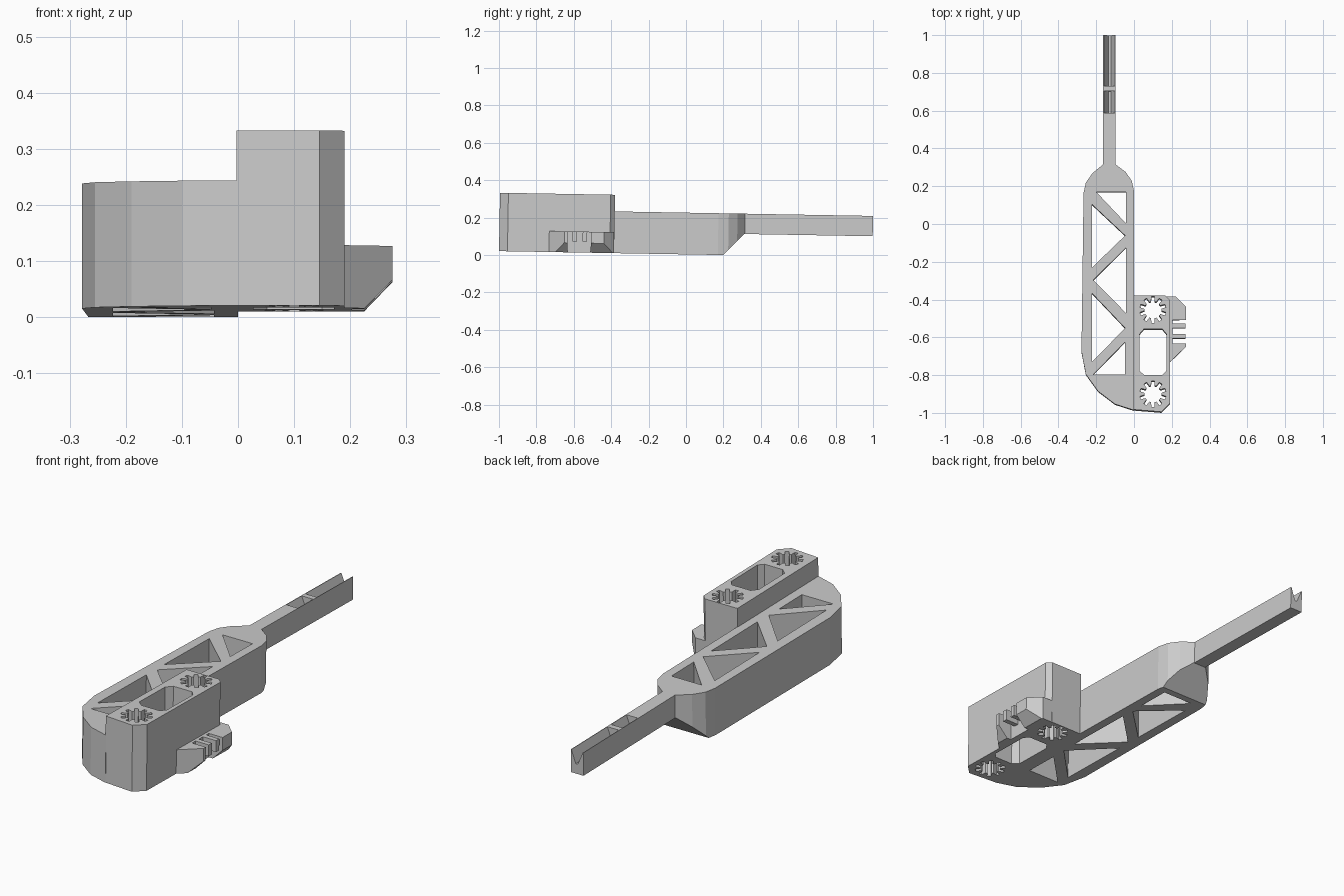
import bpy, bmesh, math
from mathutils import Matrix

if "Cube" in bpy.data.objects:
    bpy.data.objects.remove(bpy.data.objects["Cube"])

# Axis maps: profile plane plus extrusion direction
AXES = {
    'z': Matrix.Identity(4),
    'x': Matrix(((0, 0, 1, 0), (1, 0, 0, 0), (0, 1, 0, 0), (0, 0, 0, 1))),
    'y': Matrix(((1, 0, 0, 0), (0, 0, 1, 0), (0, 1, 0, 0), (0, 0, 0, 1))),
}


def prism(name, loops, lo, hi, axis='z'):
    """Extrude an outline (first loop) with holes (other loops) from lo to hi."""
    curve = bpy.data.curves.new(name + "_profile", 'CURVE')
    curve.dimensions = '2D'
    curve.fill_mode = 'BOTH'
    curve.extrude = (hi - lo) / 2
    for pts in loops:
        sp = curve.splines.new('POLY')
        sp.points.add(len(pts) - 1)
        for p, (u, v) in zip(sp.points, pts):
            p.co = (u, v, 0, 1)
        sp.use_cyclic_u = True
    tmp = bpy.data.objects.new(name + "_profile", curve)
    bpy.context.collection.objects.link(tmp)
    dg = bpy.context.evaluated_depsgraph_get()
    mesh = bpy.data.meshes.new_from_object(tmp.evaluated_get(dg))
    bpy.data.objects.remove(tmp)
    bm = bmesh.new()
    bm.from_mesh(mesh)
    bmesh.ops.remove_doubles(bm, verts=bm.verts, dist=1e-5)
    bm.transform(AXES[axis] @ Matrix.Translation((0, 0, (lo + hi) / 2)))
    bmesh.ops.recalc_face_normals(bm, faces=bm.faces)
    for f in bm.faces:
        f.smooth = False
    bm.to_mesh(mesh)
    bm.free()
    ob = bpy.data.objects.new(name, mesh)
    bpy.context.collection.objects.link(ob)
    return ob


def combine(ob, other, op):
    """Boolean the other object into ob, then remove the other."""
    other.hide_render = True
    mod = ob.modifiers.new("bool", 'BOOLEAN')
    mod.operation, mod.object, mod.solver = op, other, 'EXACT'
    dg = bpy.context.evaluated_depsgraph_get()
    mesh = bpy.data.meshes.new_from_object(ob.evaluated_get(dg))
    ob.modifiers.clear()
    ob.data = mesh
    bpy.data.objects.remove(other)


def star(cx, cy, n=10, r_in=0.045, r_out=0.07):
    """Slotted round hole."""
    pts = []
    for i in range(n):
        a = math.pi / 2 + i * math.tau / n
        for r, d in ((r_in, -0.2), (r_out, -0.12), (r_out, 0.12), (r_in, 0.2)):
            pts.append((cx + r * math.cos(a + d), cy + r * math.sin(a + d)))
    return pts


BOTTOM, TOP, BLOCK_TOP = 0.0035, 0.2265, 0.3155

# Long frame with arm and triangular truss openings
outline = [(0, -0.99), (0, 0.17), (-0.012, 0.225), (-0.045, 0.272), (-0.098, 0.312),
           (-0.098, 0.9962), (-0.163, 0.9962), (-0.163, 0.312), (-0.22, 0.265),
           (-0.255, 0.215), (-0.267, 0.16), (-0.278, -0.68), (-0.255, -0.80),
           (-0.19, -0.89), (-0.10, -0.958)]
L, R = -0.223, -0.043
truss = [
    [(-0.20, 0.166), (R, 0.166), (R, 0.0)],
    [(L, 0.10), (L, -0.235), (R - 0.004, -0.065)],
    [(R, -0.13), (R, -0.475), (L + 0.008, -0.30)],
    [(L, -0.37), (L, -0.735), (R - 0.004, -0.555)],
    [(R - 0.005, -0.63), (R - 0.005, -0.80), (L + 0.008, -0.80)],
]
frame = prism("truss_frame", [outline] + truss, BOTTOM, TOP)

# Sloped nose underside and raised arm
combine(frame, prism("underside_cutter", [[(0.15, -0.0485), (0.31, 0.118), (1.1, 0.118),
                                           (1.1, -0.0485)]], -0.4, 0.1, 'x'), 'DIFFERENCE')

# V grooves along the arm, split by a web
for y0, y1 in ((0.585, 0.70), (0.727, 1.05)):
    vee = [(-0.160, TOP), (-0.160, 0.25), (-0.101, 0.25), (-0.101, TOP),
           (-0.123, 0.165), (-0.134, 0.165)]
    combine(frame, prism("groove_cutter", [vee], y0, y1, 'y'), 'DIFFERENCE')

# Tall mounting block with window and two slotted holes
block_outline = [(-0.003, -0.988), (0.145, -1.0), (0.19, -0.955), (0.19, -0.408),
                 (0.167, -0.385), (-0.003, -0.385)]
window = [(0.028, -0.59), (0.052, -0.562), (0.15, -0.562), (0.171, -0.587),
          (0.171, -0.782), (0.15, -0.806), (0.055, -0.806), (0.028, -0.782)]
block = prism("mount_block", [block_outline, window, star(0.1, -0.46), star(0.1, -0.905)],
              BOTTOM, BLOCK_TOP)
combine(frame, block, 'UNION')

# Side clip with two jaws
clip_outline = [(0.165, -0.386), (0.22, -0.386), (0.275, -0.44), (0.275, -0.51),
                (0.203, -0.51), (0.203, -0.635), (0.275, -0.635), (0.275, -0.652),
                (0.188, -0.735), (0.185, -0.735), (0.185, -0.415)]
clip = prism("side_clip", [clip_outline], BOTTOM, 0.1155)
combine(clip, prism("chamfer_cutter", [[(0.205, -0.0169), (0.295, 0.0749), (0.295, -0.0169)]],
                    -0.8, -0.3, 'y'), 'DIFFERENCE')

# Thin ribs between the jaws
ribs = []
for i, y in enumerate((-0.542, -0.597)):
    rib = [(0.2, y - 0.012), (0.272, y - 0.012), (0.272, y + 0.012), (0.2, y + 0.012)]
    ribs.append(prism(f"clip_rib_{i + 1}", [rib], 0.062, 0.1155))

# The whole part leans one degree toward its arm
for ob in [frame, clip] + ribs:
    ob.rotation_euler.x = math.radians(-1)
